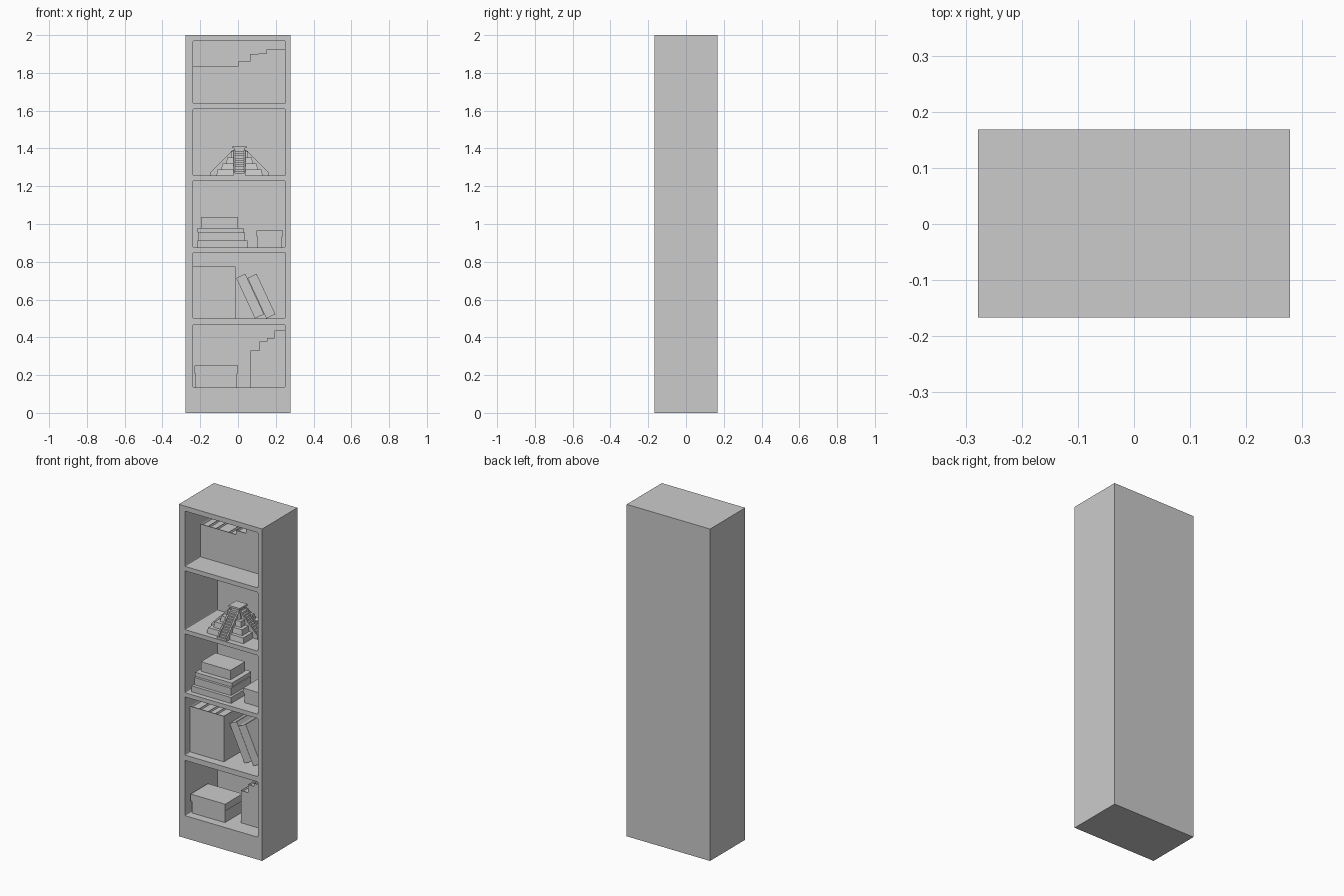
import bpy, bmesh
from math import radians
from mathutils import Matrix, Vector

if "Cube" in bpy.data.objects:
    bpy.data.objects.remove(bpy.data.objects["Cube"])

FRONT = -0.167          # y of the case front; depths below are measured from it
BACK = 0.143            # y of the inner back panel


def finish(name, bm):
    bmesh.ops.recalc_face_normals(bm, faces=bm.faces)
    mesh = bpy.data.meshes.new(name)
    bm.to_mesh(mesh)
    bm.free()
    obj = bpy.data.objects.new(name, mesh)
    bpy.context.collection.objects.link(obj)
    return obj


def add_box(bm, x0, x1, y0, y1, z0, z1):
    size = Matrix.Diagonal((x1 - x0, y1 - y0, z1 - z0, 1))
    centre = Vector((x0 + x1, y0 + y1, z0 + z1)) / 2
    return bmesh.ops.create_cube(bm, size=1, matrix=Matrix.Translation(centre) @ size)["verts"]


def box(name, x0, x1, d0, d1, z0, z1):
    bm = bmesh.new()
    add_box(bm, x0, x1, FRONT + d0, FRONT + d1, z0, z1)
    return finish(name, bm)


def book(name, x0, x1, d0, d1, z0, z1):
    # upright book with the page block sunk a little below the cover
    bm = bmesh.new()
    add_box(bm, x0, x1, FRONT + d0, FRONT + d1, z0, z1)
    bm.normal_update()
    top = max(bm.faces, key=lambda f: f.calc_center_median().z)
    bmesh.ops.inset_region(bm, faces=[top], thickness=0.005)
    bmesh.ops.translate(bm, verts=top.verts, vec=(0, 0, -0.01))
    return finish(name, bm)


def book_row(name, edges, tops, z0, d0, d1=0.305):
    for i, top in enumerate(tops):
        book(f"{name}_{i + 1}", edges[i], edges[i + 1], d0, d1, z0, top)


def lidded_box(name, x0, x1, d0, d1, z0, z1, lid):
    bm = bmesh.new()
    g = 0.006
    add_box(bm, x0 + g, x1 - g, FRONT + d0 + g, FRONT + d1 - g, z0, z1 - lid)
    add_box(bm, x0, x1, FRONT + d0, FRONT + d1, z1 - lid, z1)
    return finish(name, bm)


# Case: solid block with five slightly rounded compartments cut out
case = box("bookcase", -0.278, 0.278, 0, 0.335, 0, 2)
bm = bmesh.new()
for z0, z1 in [(0.135, 0.468), (0.50, 0.85), (0.876, 1.23), (1.256, 1.61), (1.637, 1.97)]:
    add_box(bm, -0.238, 0.25, FRONT - 0.1, BACK, z0, z1)
along = [e for e in bm.edges if abs(e.verts[0].co.y - e.verts[1].co.y) > 0.1]
bmesh.ops.bevel(bm, geom=along, offset=0.006, segments=2, profile=0.5, affect='EDGES')
cutter = finish("compartment_cutter", bm)
cutter.hide_render = True
mod = case.modifiers.new("compartments", 'BOOLEAN')
mod.operation = 'DIFFERENCE'
mod.solver = 'EXACT'
mod.object = cutter
graph = bpy.context.evaluated_depsgraph_get()
cut_mesh = bpy.data.meshes.new_from_object(case.evaluated_get(graph))
case.modifiers.clear()
case.data = cut_mesh
bpy.data.objects.remove(cutter)

# Top shelf: full row of books
book_row("top_book", [-0.238, -0.187, -0.135, -0.05, 0, 0.064, 0.108, 0.151, 0.2, 0.25],
         [1.835, 1.835, 1.835, 1.835, 1.86, 1.90, 1.903, 1.925, 1.925], 1.637, 0.15)

# Fourth shelf: upright books and two leaning ones
book_row("upright_book", [-0.238, -0.178, -0.117, -0.07, -0.012], [0.775] * 4, 0.50, 0.05, 0.25)
for i, x in enumerate((0.09, 0.15)):
    lean = book(f"leaning_book_{i + 1}", 0, 0.053, 0.1, 0.29, 0, 0.236)
    lean.data.transform(Matrix.Translation((x, 0, 0.50)) @ Matrix.Rotation(radians(-25), 4, 'Y'))
    # lift so the lower corner rests on the shelf
    low = min(v.co.z for v in lean.data.vertices)
    lean.data.transform(Matrix.Translation((0, 0, 0.50 - low)))

# Bottom shelf: rising books and a storage box
book_row("short_book", [0.066, 0.113, 0.153, 0.193, 0.25], [0.33, 0.378, 0.397, 0.437], 0.135, 0.1)
lidded_box("large_storage_box", -0.23, 0.0, 0.045, 0.21, 0.135, 0.25, 0.042)

# Middle shelf: stack of lying books and a small box
box("stacked_book_1", -0.215, 0.05, 0.03, 0.23, 0.876, 0.912)
box("stacked_book_2", -0.208, 0.036, 0.05, 0.24, 0.912, 0.956)
box("stacked_book_3", -0.215, 0.03, 0.065, 0.25, 0.956, 0.98)
box("stacked_book_4", -0.197, 0.0, 0.095, 0.235, 0.98, 1.037)
lidded_box("small_storage_box", 0.098, 0.238, 0.075, 0.24, 0.876, 0.965, 0.03)

# Second shelf: stepped pyramid ornament with four stairways
bm = bmesh.new()
LEVEL = 0.032
for i, half in enumerate((0.122, 0.096, 0.07, 0.046)):
    verts = add_box(bm, -half, half, -half, half, i * LEVEL, (i + 1) * LEVEL)
    for v in verts:                         # slight batter on the terrace walls
        if v.co.z > (i + 0.5) * LEVEL:
            v.co.x *= 1 - 0.005 / half
            v.co.y *= 1 - 0.005 / half
add_box(bm, -0.03, 0.03, -0.03, 0.03, 4 * LEVEL, 0.147)
add_box(bm, -0.037, 0.037, -0.037, 0.037, 0.146, 0.157)


def extrude_profile(bm, profile, x0, x1, turn):
    # profile points are (distance outward, height)
    rot = Matrix.Rotation(turn, 4, 'Z')
    face = bm.faces.new([bm.verts.new(rot @ Vector((x0, -r, z))) for r, z in profile])
    out = bmesh.ops.extrude_face_region(bm, geom=[face], use_keep_orig=True)["geom"]
    bmesh.ops.translate(bm, vec=rot @ Vector((x1 - x0, 0, 0)),
                        verts=[g for g in out if isinstance(g, bmesh.types.BMVert)])


rail = [(0.025, 0), (0.153, 0), (0.153, 0.018), (0.035, 0.137), (0.025, 0.137)]
STEPS = 11
steps = [(0.025, 0)]
for i in range(STEPS):
    r = 0.15 - i * 0.115 / STEPS
    steps += [(r, i * 0.13 / STEPS), (r, (i + 1) * 0.13 / STEPS)]
steps.append((0.025, 0.13))
for k in range(4):
    turn = radians(90 * k)
    extrude_profile(bm, rail, -0.031, -0.023, turn)
    extrude_profile(bm, rail, 0.023, 0.031, turn)
    extrude_profile(bm, steps, -0.023, 0.023, turn)
bmesh.ops.translate(bm, verts=bm.verts, vec=(0.008, FRONT + 0.155, 1.256))
finish("stepped_pyramid", bm)
